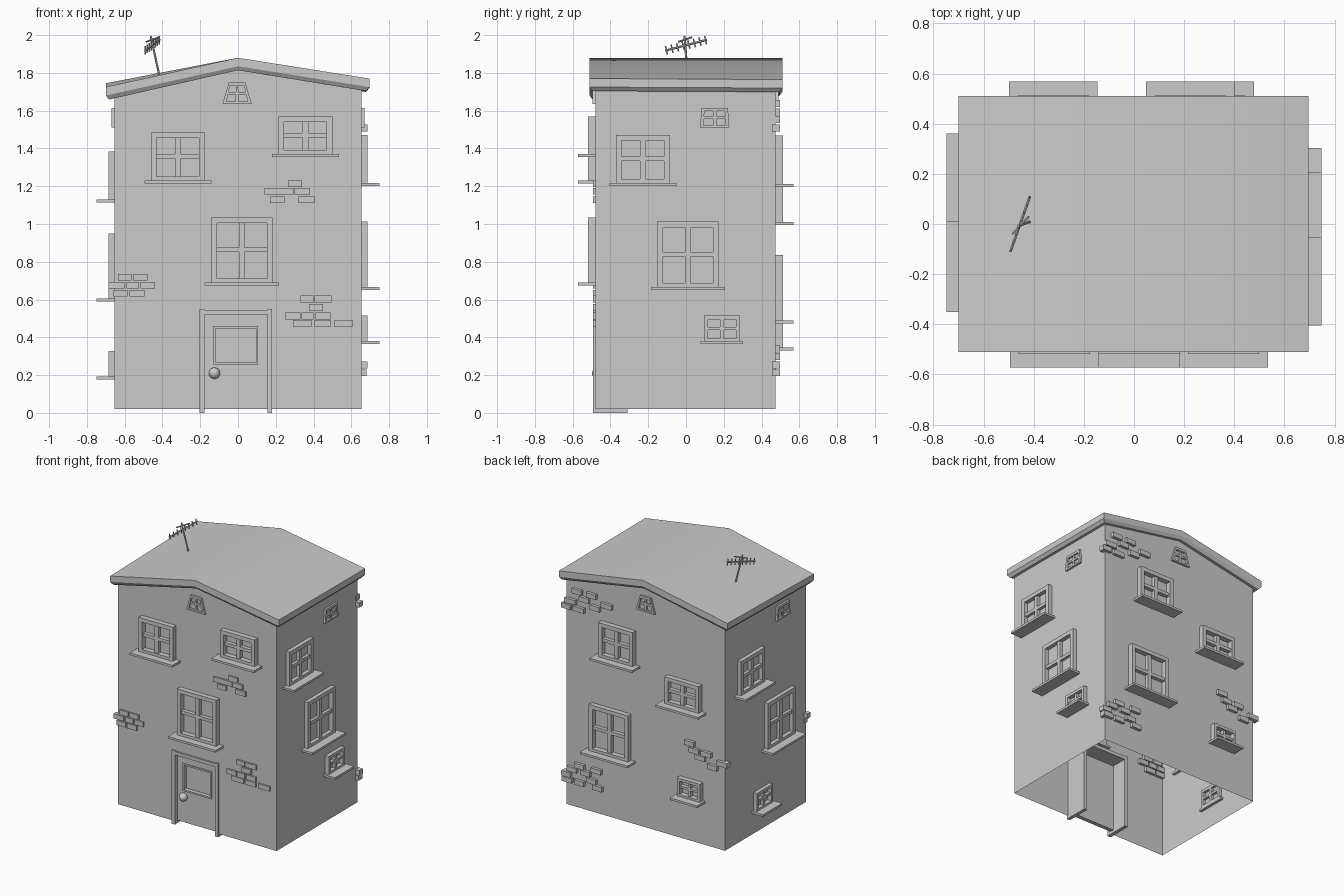
import bpy, bmesh
from mathutils import Vector, Matrix

if "Cube" in bpy.data.objects:
    bpy.data.objects.remove(bpy.data.objects["Cube"])

# Wall coordinates: u along the wall, z up, o outward
WALLS = {
    "front": lambda u, z, o: (u, -0.48 - o, z),
    "back": lambda u, z, o: (u, 0.475 + o, z),
    "right": lambda u, z, o: (0.655 + o, u, z),
    "left": lambda u, z, o: (-0.655 - o, u, z),
}


def finish(name, bm, smooth=None, fix=True):
    if fix:
        bmesh.ops.recalc_face_normals(bm, faces=bm.faces[:])
    me = bpy.data.meshes.new(name)
    bm.to_mesh(me)
    bm.free()
    ob = bpy.data.objects.new(name, me)
    bpy.context.collection.objects.link(ob)
    if smooth:
        bpy.context.view_layer.objects.active = ob
        ob.select_set(True)
        bpy.ops.object.shade_smooth_by_angle(angle=smooth)
        ob.select_set(False)
    return ob


def boxes(name, wall, items, warp=lambda u, z: u):
    bm = bmesh.new()
    for u0, u1, z0, z1, o0, o1 in items:
        v = [bm.verts.new(WALLS[wall](warp(u, z), z, o))
             for u in (u0, u1) for z in (z0, z1) for o in (o0, o1)]
        for f in ((0, 1, 3, 2), (4, 5, 7, 6), (0, 1, 5, 4), (2, 3, 7, 6), (0, 2, 6, 4), (1, 3, 7, 5)):
            bm.faces.new([v[i] for i in f])
    return finish(name, bm)


def window(name, wall, c, z, w, h, border=0.03, out=0.035, top=1.0, sill=0.035):
    """Frame with a cross of bars; top narrows the upper edge."""
    u0, u1, z0, z1 = c - w / 2, c + w / 2, z, z + h
    b, m, zm = border, border * 0.5, z + h * 0.5
    warp = lambda u, zz: c + (u - c) * (1 + (top - 1) * (zz - z0) / h)
    o0 = -0.02
    parts = [(u0, u0 + b, z0, z1, o0, out), (u1 - b, u1, z0, z1, o0, out),
             (u0 + b, u1 - b, z1 - b, z1, o0, out), (u0 + b, u1 - b, z0, z0 + b * .7, o0, out),
             (c - m, c + m, z0 + b * .7, z1 - b, o0, out * 0.75),
             (u0 + b, u1 - b, zm - m * .8, zm + m * .8, o0, out * 0.75)]
    boxes(name, wall, parts, warp)
    if sill:
        boxes(name + "_sill", wall, [(u0 - sill, u1 + sill, z0 - 0.016, z0, o0, 0.093)])


# House shell, open underneath, with a notch for the doorway
front = [(-.655, .02), (-.19, .02), (-.19, .53), (.165, .53), (.165, .02), (.655, .02),
         (.655, 1.73), (0, 1.84), (-.655, 1.70)]
bm = bmesh.new()
fv = [bm.verts.new((x, -0.48, z)) for x, z in front]
bv = {i: bm.verts.new((front[i][0], 0.475, front[i][1])) for i in (0, 5, 6, 7, 8)}
bm.faces.new(fv)
bm.faces.new([bv[i] for i in (8, 7, 6, 5, 0)])
bm.faces.new((fv[5], bv[5], bv[6], fv[6]))
bm.faces.new((fv[8], bv[8], bv[0], fv[0]))
finish("house_walls", bm, fix=False)

# Sagging gable roof slab: eaves differ slightly front to back
bm = bmesh.new()
rows = []
for y, zl, zr in ((-0.51, 1.725, 1.77), (0.51, 1.745, 1.765)):
    s = 1 if y > 0 else -1
    prof = [(-.70, zl), (0, 1.88), (.695, zr)]
    top = [(x, y, z) for x, z in prof]
    mid = [(x, y, z - 0.045) for x, z in prof]
    low = [(x * 0.975, y - s * 0.015, z - 0.066) for x, z in prof]
    rows.append([[bm.verts.new(p) for p in line] for line in (top, mid, low)])
F, B = rows
for i in (0, 1):
    for layer in (0, 2):
        bm.faces.new((F[layer][i], F[layer][i + 1], B[layer][i + 1], B[layer][i]))
    for layer in (0, 1):
        for R in (F, B):
            bm.faces.new((R[layer][i], R[layer][i + 1], R[layer + 1][i + 1], R[layer + 1][i]))
        e = i * 2
        bm.faces.new((F[layer][e], B[layer][e], B[layer + 1][e], F[layer + 1][e]))
finish("roof", bm, smooth=0.52)

# Windows: wall, centre, base height, width, height
BIG, MID, WIDE, SMALL = (.325, .345), (.285, .255), (.285, .2), (.19, .135)
for i, (wall, c, z, size) in enumerate([
        ("front", -.318, 1.23, MID), ("front", .357, 1.37, WIDE), ("front", .02, .69, BIG),
        ("right", -.228, 1.217, MID), ("right", .01, .667, BIG), ("right", .19, .38, SMALL),
        ("left", .185, 1.13, MID), ("left", -.155, .606, BIG), ("left", .045, .193, SMALL),
        ("back", .225, 1.213, MID), ("back", -.322, 1.01, WIDE), ("back", .283, .49, BIG),
        ("back", -.378, .347, SMALL)]):
    small = size is SMALL
    window(f"window_{wall}_{i}", wall, c, z, *size, border=.021 if small else .03,
           out=.03 if wall in ("left", "right") else .038, sill=.018 if small else .034)
for wall, c, z, w, h, top in (("front", -.005, 1.635, .155, .115, .56), ("back", -.005, 1.635, .155, .115, .56),
                              ("right", .152, 1.51, .155, .105, .9), ("left", -.2, 1.51, .155, .105, .9)):
    window("attic_window_" + wall, wall, c, z, w, h, border=.018, out=.015, top=top, sill=0)

# Patches of exposed brick: row base height -> spans along the wall
bricks = {
    "front": {
        1.195: [(.265, .34)], 1.155: [(.14, .22), (.22, .295), (.30, .38)],
        1.11: [(.17, .245), (.32, .405)],
        .70: [(-.635, -.565), (-.555, -.48)], .658: [(-.685, -.60), (-.59, -.525), (-.515, -.44)],
        .615: [(-.66, -.585), (-.575, -.495)],
        .585: [(.33, .40), (.405, .495)], .54: [(.375, .45)],
        .495: [(.25, .33), (.335, .40), (.41, .49)], .455: [(.29, .39), (.405, .49), (.51, .605)]},
    "back": {
        1.62: [(.52, .60), (.40, .48)], 1.575: [(.46, .54), (.27, .36)],
        1.535: [(.57, .66), (.37, .45)], 1.49: [(.61, .685), (.50, .59)],
        .735: [(-.41, -.33)], .69: [(-.45, -.37), (-.55, -.47)],
        .65: [(-.50, -.42), (-.685, -.60)], .605: [(-.60, -.52)],
        .32: [(.50, .58), (.36, .44)], .28: [(.56, .64), (.45, .53)],
        .235: [(.61, .685), (.40, .48)], .195: [(.60, .68), (.50, .58), (.35, .43)]},
}
for wall, table in bricks.items():
    out = .013 if wall == "front" else .022
    boxes("bricks_" + wall, wall, [(a, b, z, z + .036, -.02, out) for z, row in table.items() for a, b in row])

# Door frame, deep into the house
boxes("door_frame", "front", [(-.205, -.178, 0, .55, -.17, .012), (.155, .18, 0, .55, -.17, .012),
                              (-.178, .155, .52, .545, -.17, .012)])
# Door leaf with a framed recessed panel
d0, d1 = -.05, -.02
boxes("door", "front", [(-.178, -.13, .02, .52, d0, d1), (.105, .155, .02, .52, d0, d1),
                        (-.13, .105, .455, .52, d0, d1), (-.13, .105, .02, .26, d0, d1),
                        (-.13, .105, .26, .455, d0, d0 + .008)])
boxes("door_panel_trim", "front", [(-.132, -.12, .255, .46, d0, d1 + .008), (.095, .107, .255, .46, d0, d1 + .008),
                                   (-.12, .095, .448, .46, d0, d1 + .008), (-.12, .095, .255, .267, d0, d1 + .008)])
# Door knob
bm = bmesh.new()
bmesh.ops.create_uvsphere(bm, u_segments=16, v_segments=10, radius=.03,
                          matrix=Matrix.Translation((-.125, -.468, .21)))
finish("door_knob", bm, smooth=1.0)


# Roof aerial: mast, boom with pegs, short top bar
def rod(bm, a, b, r):
    a, b = Vector(a), Vector(b)
    d = b - a
    M = Matrix.Translation((a + b) / 2) @ d.to_track_quat('Z', 'Y').to_matrix().to_4x4()
    bmesh.ops.create_cone(bm, cap_ends=True, segments=6, radius1=r, radius2=r, depth=d.length, matrix=M)


bm = bmesh.new()
rod(bm, (-.413, .01, 1.77), (-.462, -.008, 1.995), .006)
a, b = Vector((-.493, -.11, 1.918)), Vector((-.415, .11, 1.975))
rod(bm, a, b, .006)
n = Vector((0, -.25, 1)).normalized() * .023
for i in range(8):
    p = a.lerp(b, .03 + .94 * i / 7)
    rod(bm, p - n, p + n, .004)
rod(bm, (-.485, -.04, 1.965), (-.42, .03, 1.988), .005)
finish("roof_aerial", bm)
